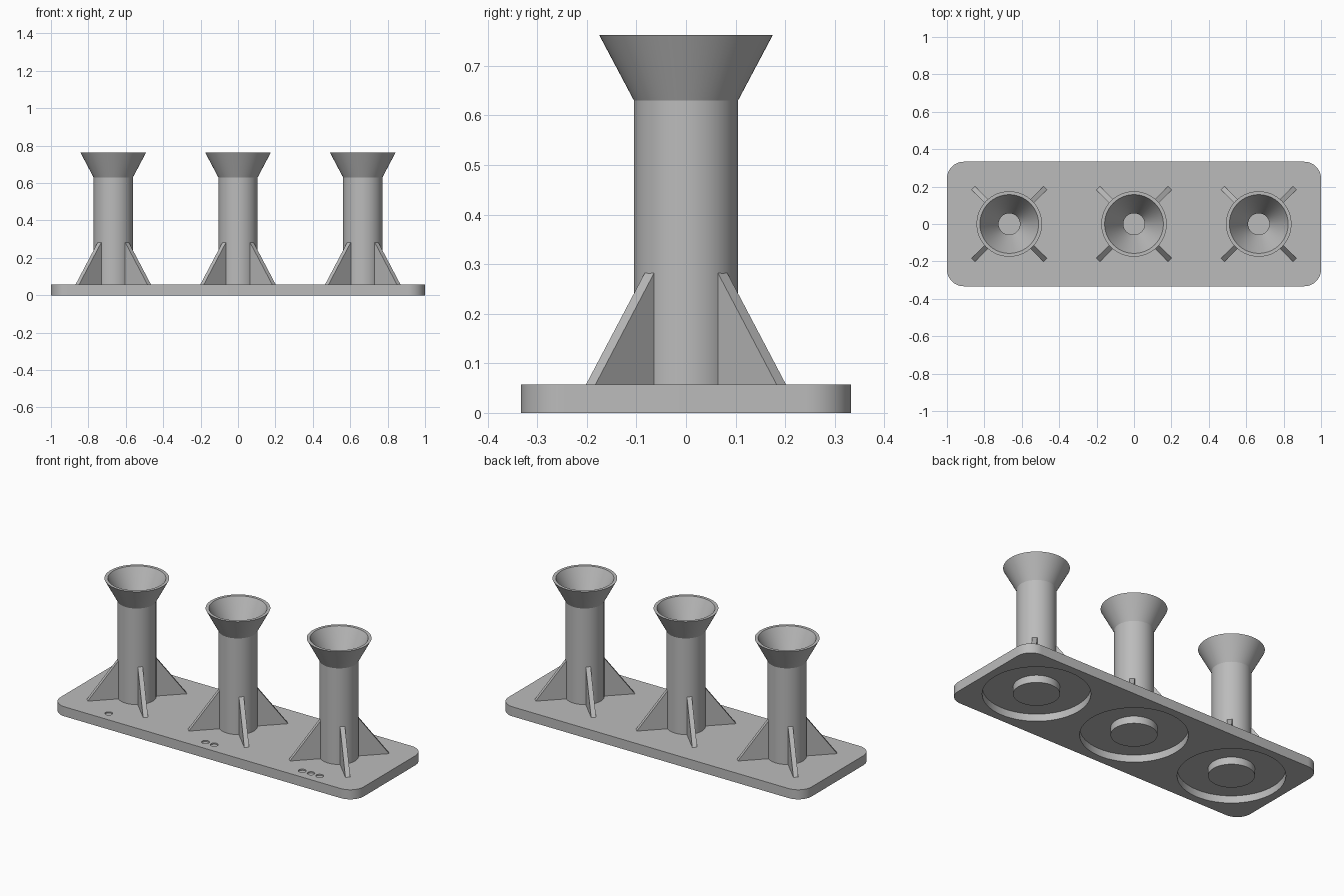
import bpy, bmesh, math
from mathutils import Matrix, Vector

if "Cube" in bpy.data.objects:
    bpy.data.objects.remove(bpy.data.objects["Cube"], do_unlink=True)

grey = bpy.data.materials.new("light grey")
grey.use_nodes = True
COLOUR = (0.5, 0.5, 0.5, 1)
grey.diffuse_color = COLOUR
grey.node_tree.nodes["Principled BSDF"].inputs["Base Color"].default_value = COLOUR

PLATE_TOP = 0.057
SPACING = 0.667


def finish(name, bm):
    """Turn a bmesh into a grey object."""
    bmesh.ops.remove_doubles(bm, verts=bm.verts, dist=1e-5)
    bmesh.ops.recalc_face_normals(bm, faces=bm.faces)
    mesh = bpy.data.meshes.new(name)
    bm.to_mesh(mesh)
    bm.free()
    mesh.materials.append(grey)
    obj = bpy.data.objects.new(name, mesh)
    bpy.context.collection.objects.link(obj)
    return obj


def smooth(obj):
    bpy.ops.object.select_all(action='DESELECT')
    obj.select_set(True)
    bpy.context.view_layer.objects.active = obj
    bpy.ops.object.shade_smooth_by_angle(angle=math.radians(25))


def lathe(bm, profile, centre, steps=64, closed=False):
    """Spin an (r, z) profile round a vertical axis."""
    verts = [bm.verts.new((centre[0] + r, centre[1], z)) for r, z in profile]
    pairs = list(zip(verts, verts[1:]))
    if closed:
        pairs.append((verts[-1], verts[0]))
    edges = [bm.edges.new(p) for p in pairs]
    bmesh.ops.spin(bm, geom=verts + edges, cent=(*centre, 0), axis=(0, 0, 1),
                   angle=math.tau, steps=steps, use_duplicate=False)


def prism(bm, points, offset):
    """Extrude a flat outline along an offset."""
    face = bm.faces.new([bm.verts.new(p) for p in points])
    new = bmesh.ops.extrude_face_region(bm, geom=[face])["geom"]
    bmesh.ops.translate(bm, vec=offset,
                        verts=[v for v in new if isinstance(v, bmesh.types.BMVert)])


# Base plate with rounded corners
half_x, half_y, corner = 1.0, 0.333, 0.09
outline = []
for i, (sx, sy) in enumerate([(1, 1), (-1, 1), (-1, -1), (1, -1)]):
    for k in range(13):
        a = math.radians(90 * i + 7.5 * k)
        outline.append((sx * (half_x - corner) + corner * math.cos(a),
                        sy * (half_y - corner) + corner * math.sin(a), 0))
bm = bmesh.new()
prism(bm, outline, Vector((0, 0, PLATE_TOP)))
plate = finish("base_plate", bm)

# Ring grooves underneath and counting dimples on top, cut from the plate
bm = bmesh.new()
for i in range(3):
    x = (i - 1) * SPACING
    lathe(bm, [(0.123, -0.02), (0.285, -0.02), (0.285, 0.043), (0.123, 0.043)],
          (x, 0), closed=True)
    for k in range(i + 1):
        dot_x = x + (k - i / 2) * 0.057
        lathe(bm, [(0, 0.05), (0.021, 0.05), (0.021, 0.08), (0, 0.08)],
              (dot_x, -0.265), steps=32)
cutter = finish("plate_cutter", bm)
cutter.hide_render = True
cut = plate.modifiers.new("recesses", 'BOOLEAN')
cut.operation = 'DIFFERENCE'
cut.solver = 'EXACT'
cut.object = cutter
bpy.context.view_layer.objects.active = plate
bpy.ops.object.modifier_apply(modifier=cut.name)
bpy.data.objects.remove(cutter, do_unlink=True)
smooth(plate)

# Hollow posts with flared mouths, each braced by four diagonal ribs
POST = [(0, 0.05), (0.105, 0.05), (0.105, 0.63), (0.175, 0.762),
        (0.157, 0.762), (0.057, 0.57), (0.057, 0.06), (0, 0.06)]
HALF_RIB = 0.0134
RIB = [(0.085, 0.052), (0.272, 0.052), (0.272, PLATE_TOP), (0.103, 0.284), (0.085, 0.284)]
for side, x in (("right", -SPACING), ("middle", 0), ("left", SPACING)):
    bm = bmesh.new()
    lathe(bm, POST, (x, 0))
    smooth(finish(side + "_post", bm))
    bm = bmesh.new()
    prism(bm, [(r, -HALF_RIB, z) for r, z in RIB], Vector((0, 2 * HALF_RIB, 0)))
    rib = bm.copy()
    bm.free()
    for n in range(4):
        part = rib.copy()
        part.transform(Matrix.Translation((x, 0, 0))
                       @ Matrix.Rotation(math.radians(45 + 90 * n), 4, 'Z'))
        finish(f"{side}_rib_{n + 1}", part)
    rib.free()
